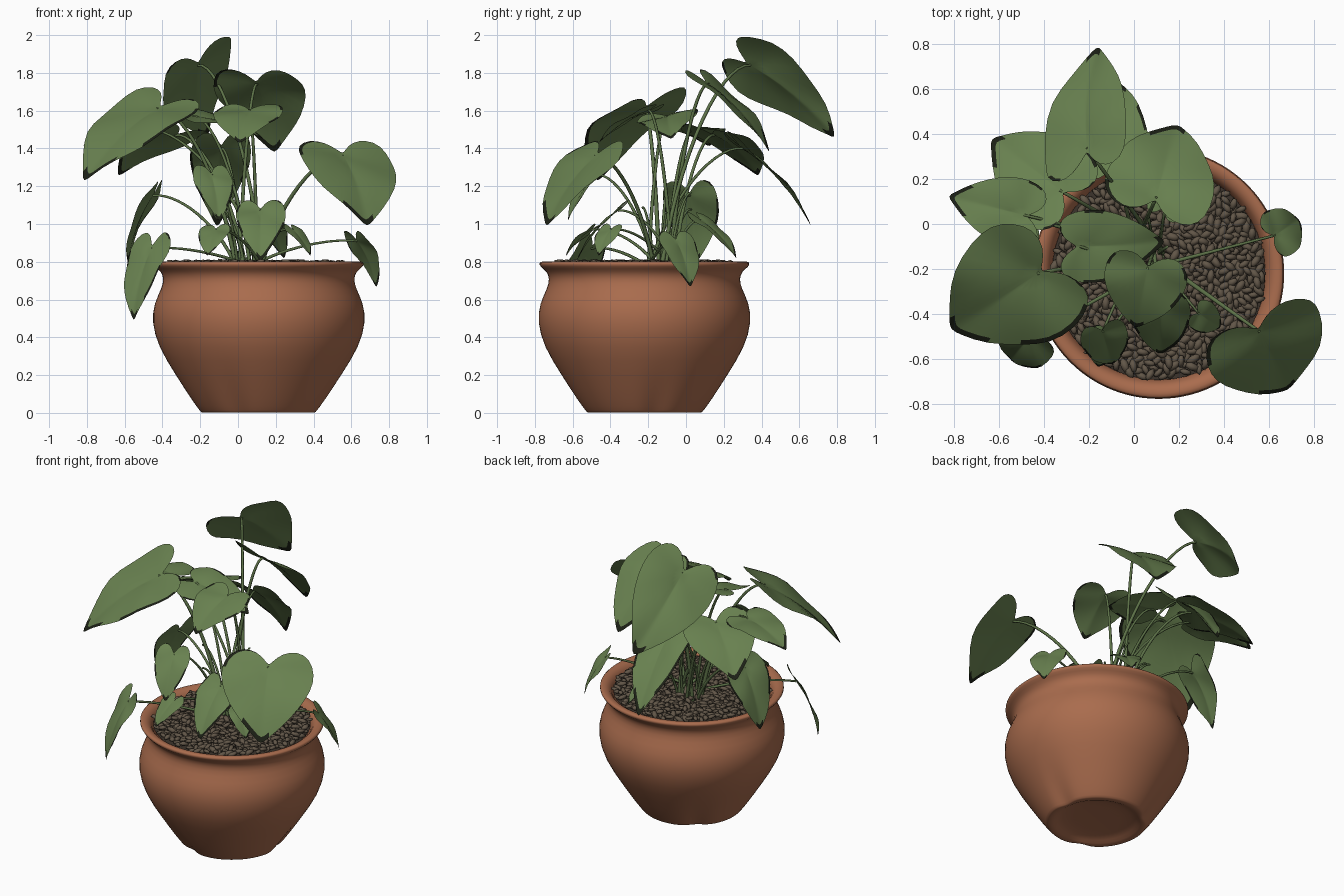
import bpy, bmesh, math, random
from mathutils import Vector, Matrix

random.seed(4)
cube = bpy.data.objects.get("Cube")
if cube:
    bpy.data.objects.remove(cube, do_unlink=True)

POT = Vector((0.11, -0.22, 0))


def material(name, rgb):
    m = bpy.data.materials.new(name)
    m.use_nodes = True
    m.diffuse_color = (*rgb, 1)
    bsdf = m.node_tree.nodes["Principled BSDF"]
    bsdf.inputs["Base Color"].default_value = (*rgb, 1)
    bsdf.inputs["Roughness"].default_value = 0.8
    return m


terracotta = material("terracotta", (0.40, 0.15, 0.075))
leaf_green = material("leaf green", (0.14, 0.22, 0.08))
leaf_edge = material("dark leaf edge", (0.012, 0.015, 0.008))
stem_green = material("stem green", (0.11, 0.17, 0.065))
pebble_brown = material("pebble brown", (0.122, 0.094, 0.065))
soil_dark = material("dark soil", (0.045, 0.034, 0.025))


def finish(bm, name, mats, subdivide=0):
    mesh = bpy.data.meshes.new(name)
    for f in bm.faces:
        f.smooth = True
    bm.to_mesh(mesh)
    bm.free()
    for m in mats:
        mesh.materials.append(m)
    ob = bpy.data.objects.new(name, mesh)
    bpy.context.collection.objects.link(ob)
    if subdivide:
        mod = ob.modifiers.new("smooth", "SUBSURF")
        mod.levels = mod.render_levels = subdivide
    return ob


# Pot: lathed profile with three soft dents around the foot
profile = [(0, .03), (.23, .03), (.26, 0), (.303, 0), (.308, .006), (.35, .06),
           (.44, .2), (.534, .35), (.568, .48), (.556, .58), (.515, .66),
           (.503, .71), (.518, .75), (.555, .775), (.56, .795), (.54, .805),
           (.5, .795), (.475, .75), (.465, .66)]
DENTS = [math.radians(a) for a in (-110, 10, 130)]
bm = bmesh.new()
vs = [bm.verts.new((r, 0, z)) for r, z in profile]
es = [bm.edges.new(pair) for pair in zip(vs, vs[1:])]
bmesh.ops.spin(bm, geom=vs + es, cent=(0, 0, 0), axis=(0, 0, 1),
               angle=math.tau, steps=48, use_merge=True)
bmesh.ops.remove_doubles(bm, verts=bm.verts, dist=0.0005)
bmesh.ops.recalc_face_normals(bm, faces=bm.faces)
for v in bm.verts:
    if v.co.z < 0.25 and v.co.xy.length > 0.28:
        angle = math.atan2(v.co.y, v.co.x)
        for d in DENTS:
            off = (angle - d + math.pi) % math.tau - math.pi
            push = 0.09 * math.exp(-(off / 0.16) ** 2) * (1 - v.co.z / 0.25)
            v.co.xy *= 1 - push
finish(bm, "pot", [terracotta], 1).location = POT

# Soil disc under the pebbles
bm = bmesh.new()
bmesh.ops.create_circle(bm, cap_ends=True, segments=48, radius=0.475)
finish(bm, "soil", [soil_dark]).location = POT + Vector((0, 0, 0.765))

# Pebbles: flattened grains spread in a sunflower pattern
bm = bmesh.new()
COUNT = 720
for i in range(COUNT):
    r = 0.465 * math.sqrt((i + 0.5) / COUNT)
    a = i * 2.39996
    size = random.uniform(0.8, 1.2)
    place = Matrix.Translation((r * math.cos(a), r * math.sin(a),
                                random.uniform(0.772, 0.798)))
    turn = (Matrix.Rotation(random.uniform(0, math.pi), 4, "Z")
            @ Matrix.Rotation(random.uniform(-0.4, 0.4), 4, "Y"))
    shape = Matrix.Diagonal((0.034 * size, 0.017 * size, 0.014 * size, 1))
    bmesh.ops.create_icosphere(bm, subdivisions=1, radius=1,
                               matrix=place @ turn @ shape)
finish(bm, "pebbles", [pebble_brown]).location = POT

# Heart outline, right half from notch to tip (across, along)
half = [(.04, -.1), (.14, -.22), (.29, -.26), (.43, -.17), (.5, .04),
        (.48, .28), (.38, .55), (.22, .8), (.07, .98)]
outline = [(0, -.03)] + half + [(0, 1.07)] + [(-x, y) for x, y in half[::-1]]
RINGS = (0.3, 0.65, 0.98, 1.0)


def make_leaf(name, base, tip, width, roll):
    along = tip - base
    length = along.length
    along.normalize()
    side = along.cross(Vector((0, 0, 1))).normalized()
    side = Matrix.Rotation(-math.radians(roll), 3, along) @ side
    up = side.cross(along)
    phase = random.uniform(0, math.tau)

    def point(x, y):
        lift = (0.28 if y > 0 else 0.12) * y * (1 - y)
        lift += 0.16 * abs(x) - 0.3 * x * x
        lift += 0.05 * math.sin(9 * y + phase) * x * 2
        return base + side * x * width + along * y * length + up * lift * length

    bm = bmesh.new()
    centre = bm.verts.new(point(0, 0))
    loops = [[bm.verts.new(point(x * k, y * k)) for x, y in outline]
             for k in RINGS]
    n = len(outline)
    for i in range(n):
        j = (i + 1) % n
        bm.faces.new((centre, loops[0][i], loops[0][j]))
        for a, b in zip(loops, loops[1:]):
            face = bm.faces.new((a[i], b[i], b[j], a[j]))
        # Outermost strip is dark at the tip, the notch and scattered spots
        near_end = min(i, n - 1 - i) < 1 or abs(i + 0.5 - n / 2) < 1
        face.material_index = int(near_end or random.random() < 0.3)
    finish(bm, name, [leaf_green, leaf_edge], 1)


def make_stem(name, root, end, radius):
    curve = bpy.data.curves.new(name, "CURVE")
    curve.dimensions = "3D"
    curve.bevel_depth = radius
    curve.bevel_resolution = 1
    curve.resolution_u = 14
    curve.materials.append(stem_green)
    spline = curve.splines.new("BEZIER")
    spline.bezier_points.add(1)
    first, last = spline.bezier_points
    for p in (first, last):
        p.handle_left_type = p.handle_right_type = "FREE"
    rise = end.z - root.z
    first.co = first.handle_left = root
    first.handle_right = root.lerp(end, 0.2) + Vector((0, 0, rise * 0.4))
    last.co = last.handle_right = end
    last.handle_left = root.lerp(end, 0.7) + Vector((0, 0, rise * 0.3 + 0.02))
    first.radius, last.radius = 1.3, 0.8
    ob = bpy.data.objects.new(name, curve)
    bpy.context.collection.objects.link(ob)


# Leaves: base x y z, tip x y z, width, roll in degrees
leaves = {
    "back_top": (-.21, .34, 1.84, -.17, .77, 1.48, .49, 42),
    "back_left": (.1, .12, 1.74, .19, .43, 1.4, .5, 2),
    "centre": (-.24, -.1, 1.57, .12, -.08, 1.46, .34, -10),
    "centre_front": (.06, -.2, 1.6, .01, -.45, 1.44, .38, 0),
    "front_right_big": (-.43, -.22, 1.61, -.8, -.46, 1.25, .6, 11),
    "front_left_big": (.56, -.48, 1.36, .68, -.73, 1.01, .57, 4),
    "back_right": (-.33, .15, 1.47, -.62, .37, 1.27, .45, -6),
    "back_low": (-.09, .3, 1.4, -.11, .65, 1.01, .33, 0),
    "right_mid": (-.49, .04, 1.5, -.81, .12, 1.42, .32, 0),
    "right_low": (-.45, .02, 1.15, -.58, .05, .81, .31, 0),
    "right_hanging": (-.46, -.5, .87, -.55, -.6, .51, .27, 0),
    "front_low": (.12, -.36, 1.07, .12, -.57, .82, .27, 0),
    "front_mid": (-.14, -.48, 1.26, -.1, -.62, 1.03, .22, 0),
    "front_small": (-.12, -.5, .97, -.16, -.63, .84, .17, 0),
    "front_tiny": (.29, -.4, .97, .38, -.46, .84, .15, 0),
    "left_hanging": (.63, -.05, .91, .73, .02, .68, .23, 0),
    "back_small": (.14, .08, 1.02, .24, .26, .83, .19, 0),
}
for i, (name, d) in enumerate(leaves.items()):
    base, tip = Vector(d[:3]), Vector(d[3:6])
    make_leaf("leaf_" + name, base, tip, d[6], d[7])
    a = i * 2.4
    root = Vector((0.06 + 0.07 * math.cos(a), -0.13 + 0.07 * math.sin(a), 0.76))
    make_stem("stem_" + name, root, base, 0.006 + 0.006 * d[6])

# Young shoots clustered at the middle of the plant
for i in range(6):
    a = i * 1.05
    root = Vector((0.06 + 0.05 * math.cos(a), -0.13 + 0.05 * math.sin(a), 0.76))
    end = root + Vector((0.12 * math.cos(a) - 0.08, 0.1 * math.sin(a) + 0.03,
                         random.uniform(0.25, 0.5)))
    make_stem("shoot", root, end, 0.007)
